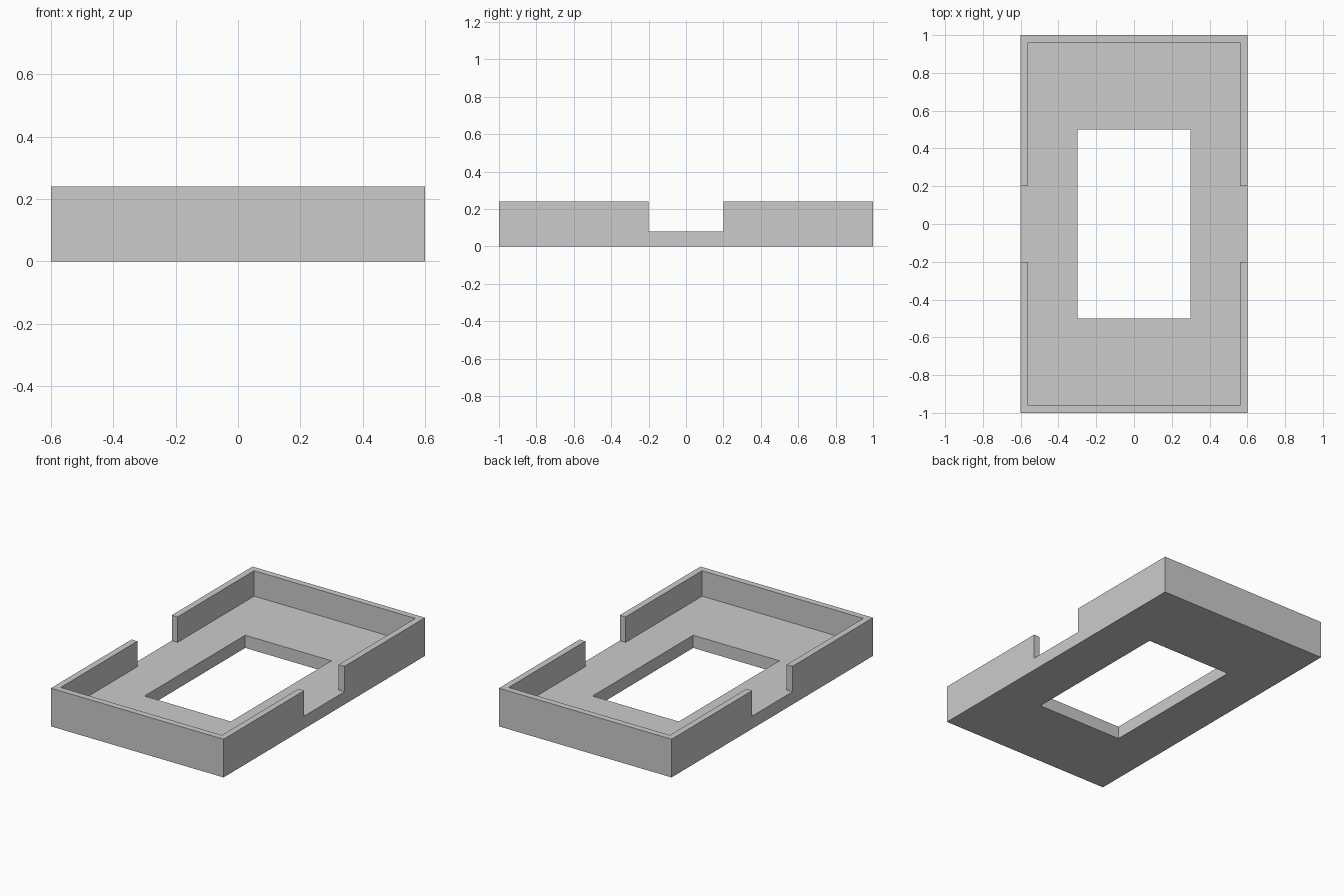
import bpy, bmesh

if "Cube" in bpy.data.objects:
    bpy.data.objects.remove(bpy.data.objects["Cube"])

W, L = 0.6, 1.0            # half width, half length
FLOOR, TOP = 0.08, 0.24    # floor thickness, wall top
T, GAP = 0.04, 0.2         # wall thickness, half width of side gaps


def strip_prism(name, outer, inner, z0, z1, closed):
    """Extrude the band between two matching outlines."""
    bm = bmesh.new()
    a = [bm.verts.new((x, y, z0)) for x, y in outer]
    b = [bm.verts.new((x, y, z0)) for x, y in inner]
    n = len(a)
    faces = []
    for i in range(n if closed else n - 1):
        j = (i + 1) % n
        faces.append(bm.faces.new((a[i], a[j], b[j], b[i])))
    top = bmesh.ops.extrude_face_region(bm, geom=faces, use_keep_orig=True)["geom"]
    bmesh.ops.translate(bm, vec=(0, 0, z1 - z0),
                        verts=[v for v in top if isinstance(v, bmesh.types.BMVert)])
    bmesh.ops.recalc_face_normals(bm, faces=bm.faces)
    mesh = bpy.data.meshes.new(name)
    bm.to_mesh(mesh)
    bm.free()
    obj = bpy.data.objects.new(name, mesh)
    bpy.context.collection.objects.link(obj)
    return obj


def rect(x, y):
    return [(-x, -y), (x, -y), (x, y), (-x, y)]


# floor slab with rectangular opening
strip_prism("floor_frame", rect(W, L), rect(0.3, 0.5), 0, FLOOR, True)

# U-shaped walls at each end, leaving a gap in both sides
for name, s in (("front_wall", -1), ("back_wall", 1)):
    outer = [(-W, s * GAP), (-W, s * L), (W, s * L), (W, s * GAP)]
    inner = [(-W + T, s * GAP), (-W + T, s * (L - T)),
             (W - T, s * (L - T)), (W - T, s * GAP)]
    strip_prism(name, outer, inner, FLOOR, TOP, False)
